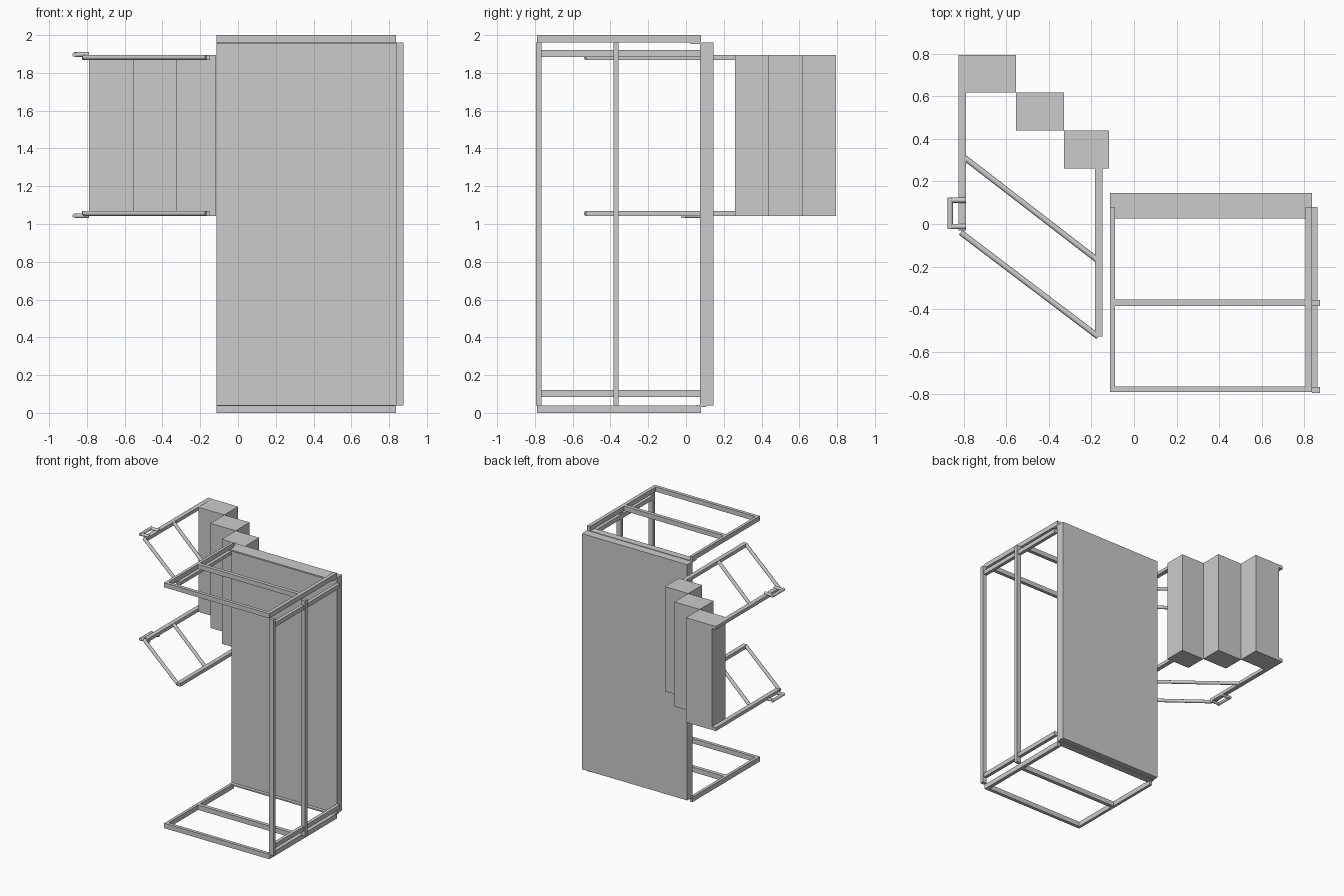
import bpy
from mathutils import Vector

if "Cube" in bpy.data.objects:
    bpy.data.objects.remove(bpy.data.objects["Cube"])


def box(name, x0, x1, y0, y1, z0, z1):
    bpy.ops.mesh.primitive_cube_add(
        size=1, location=((x0 + x1) / 2, (y0 + y1) / 2, (z0 + z1) / 2))
    o = bpy.context.object
    o.name = name
    o.scale = (x1 - x0, y1 - y0, z1 - z0)
    bpy.ops.object.transform_apply(location=False, rotation=False, scale=True)
    return o


def tube(name, a, b, radius=0.0135, sides=16):
    a, b = Vector(a), Vector(b)
    d = b - a
    bpy.ops.mesh.primitive_cylinder_add(
        vertices=sides, radius=radius, depth=d.length, location=(a + b) / 2,
        rotation=d.to_track_quat('Z', 'Y').to_euler())
    o = bpy.context.object
    o.name = name
    bpy.ops.object.shade_smooth_by_angle()
    return o


# Main panel with its edge rails
box("panel", -0.113, 0.836, 0.078, 0.146, 0.04, 1.96)
box("panel_side_rail", 0.797, 0.835, 0.073, 0.105, 0.032, 1.955)
box("panel_top_rail", -0.112, 0.834, 0.025, 0.08, 1.953, 1.964)
box("panel_bottom_rail", -0.112, 0.834, 0.05, 0.105, 0.032, 0.042)

# Rectangular end frames at both z ends
for tag, z0, z1 in (("lower", 0, 0.04), ("upper", 1.962, 2.0)):
    box(tag + "_frame_left", -0.113, -0.09, -0.79, 0.08, z0, z1)
    box(tag + "_frame_right", 0.807, 0.836, -0.79, 0.08, z0, z1)
    box(tag + "_frame_front", -0.09, 0.807, -0.79, -0.763, z0, z1)
    box(tag + "_frame_middle", -0.09, 0.807, -0.385, -0.355, z0, z1)

# Side guard: two long bars and two cross bars
box("guard_long_front", 0.836, 0.875, -0.795, -0.766, 0.04, 1.96)
box("guard_long_middle", 0.836, 0.875, -0.385, -0.357, 0.04, 1.96)
for z in (0.085, 1.885):
    box("guard_cross_bar", 0.836, 0.864, -0.766, 0.08, z, z + 0.035)

# Solid steps
box("step_1", -0.328, -0.117, 0.26, 0.439, 1.043, 1.895)
box("step_2", -0.556, -0.328, 0.439, 0.618, 1.043, 1.895)
box("step_3", -0.79, -0.556, 0.618, 0.795, 1.043, 1.895)

# Hand rails on both sides of the steps, with hooked ends
for z0, zh in ((1.043, 1.043), (1.869, 1.897)):
    z1 = z0 + 0.027
    zm = (z0 + z1) / 2
    box("rail_post_outer", -0.826, -0.79, -0.03, 0.795, z0, z1)
    box("rail_post_inner", -0.183, -0.148, -0.53, 0.26, z0, z1)
    tube("rail_slope_upper", (-0.797, 0.312, zm), (-0.172, -0.17, zm))
    tube("rail_slope_lower", (-0.815, -0.04, zm), (-0.168, -0.53, zm))
    for y in (-0.012, 0.112):
        tube("hook_arm", (-0.868, y, zh), (-0.79, y, zh), 0.0125)
    tube("hook_bar", (-0.864, -0.024, zh), (-0.864, 0.124, zh), 0.0125)
